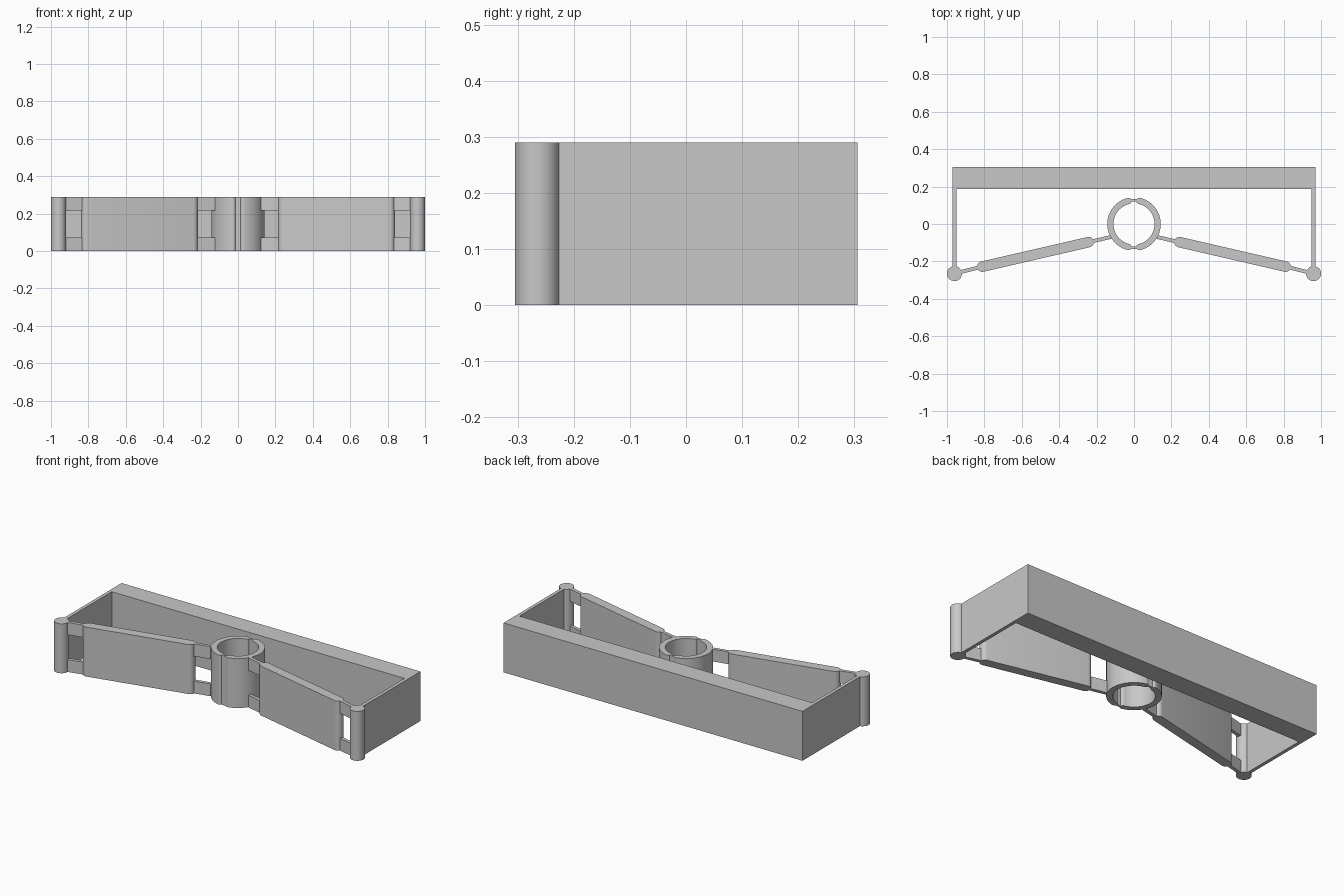
import bpy, bmesh
from math import cos, sin, pi, atan2, asin

if "Cube" in bpy.data.objects:
    bpy.data.objects.remove(bpy.data.objects["Cube"], do_unlink=True)

HEIGHT = 0.29
STRIP = 0.072          # height of each flexible strip

grey = bpy.data.materials.new("light grey")
grey.use_nodes = True
colour = (0.58, 0.58, 0.58, 1)
grey.diffuse_color = colour
grey.node_tree.nodes["Principled BSDF"].inputs["Base Color"].default_value = colour


def prism(name, outline, z0=0.0, z1=HEIGHT):
    """Extrude a flat outline upward from z0 to z1."""
    bm = bmesh.new()
    base = bm.faces.new([bm.verts.new((x, y, z0)) for x, y in outline])
    top = bmesh.ops.extrude_face_region(bm, geom=[base], use_keep_orig=True)
    for v in top["geom"]:
        if isinstance(v, bmesh.types.BMVert):
            v.co.z = z1
    bmesh.ops.recalc_face_normals(bm, faces=bm.faces)
    mesh = bpy.data.meshes.new(name)
    bm.to_mesh(mesh)
    bm.free()
    mesh.materials.append(grey)
    obj = bpy.data.objects.new(name, mesh)
    bpy.context.collection.objects.link(obj)
    bpy.ops.object.select_all(action="DESELECT")
    obj.select_set(True)
    bpy.context.view_layer.objects.active = obj
    bpy.ops.object.shade_smooth_by_angle(angle=pi / 6)
    return obj


def arc(cx, cy, r, a0, a1, n):
    return [(cx + r * cos(a0 + (a1 - a0) * i / n),
             cy + r * sin(a0 + (a1 - a0) * i / n)) for i in range(n + 1)]


def bar(a, b, r, rounded):
    """Outline of a straight bar from a to b with half width r."""
    t = atan2(b[1] - a[1], b[0] - a[0])
    n = 12 if rounded else 1
    return (arc(*b, r, t - pi / 2, t + pi / 2, n)
            + arc(*a, r, t + pi / 2, t + 3 * pi / 2, n))


def flip(outline, s):
    return [(s * x, y) for x, y in outline]


# Three-sided frame: thick back bar and thin side walls
W, T, BACK, BAR, FRONT = 0.97, 0.02, 0.306, 0.187, -0.25
prism("frame", [(-W, FRONT), (-W, BACK), (W, BACK), (W, FRONT),
                (W - T, FRONT), (W - T, BAR), (T - W, BAR), (T - W, FRONT)])

# Half ring with rounded ends
R_OUT, R_IN = 0.143, 0.11
mid, cap = (R_OUT + R_IN) / 2, (R_OUT - R_IN) / 2
end = pi / 2 - asin(0.028 / mid)
ex, ey = mid * cos(end), mid * sin(end)
half_ring = (arc(0, 0, R_OUT, -end, end, 40)
             + arc(ex, ey, cap, end, end + pi, 10)[1:-1]
             + arc(0, 0, R_IN, end, -end, 40)
             + arc(ex, -ey, cap, pi - end, 2 * pi - end, 10)[1:-1])

# Points along one arm, from ring to corner post
ring_joint, inner_end = (0.125, -0.07), (0.243, -0.097)
outer_end, post = (0.811, -0.228), (0.96, -0.265)

for side, s in (("left", 1), ("right", -1)):
    prism(side + "_half_ring", flip(half_ring, s))
    prism(side + "_post", flip(arc(*post, 0.04, 0, 2 * pi, 40)[:-1], s))
    prism(side + "_panel", flip(bar(inner_end, outer_end, 0.028, True), s))
    for level, z in (("lower", 0), ("upper", HEIGHT - STRIP)):
        for place, a, b in (("inner", ring_joint, inner_end),
                            ("outer", outer_end, post)):
            prism(f"{side}_{level}_{place}_strip",
                  flip(bar(a, b, 0.01, False), s), z, z + STRIP)

# Thin webs joining the two half rings
for place, y in (("front", -mid), ("back", mid)):
    prism(place + "_ring_web", bar((-0.022, y), (0.022, y), 0.006, False))
